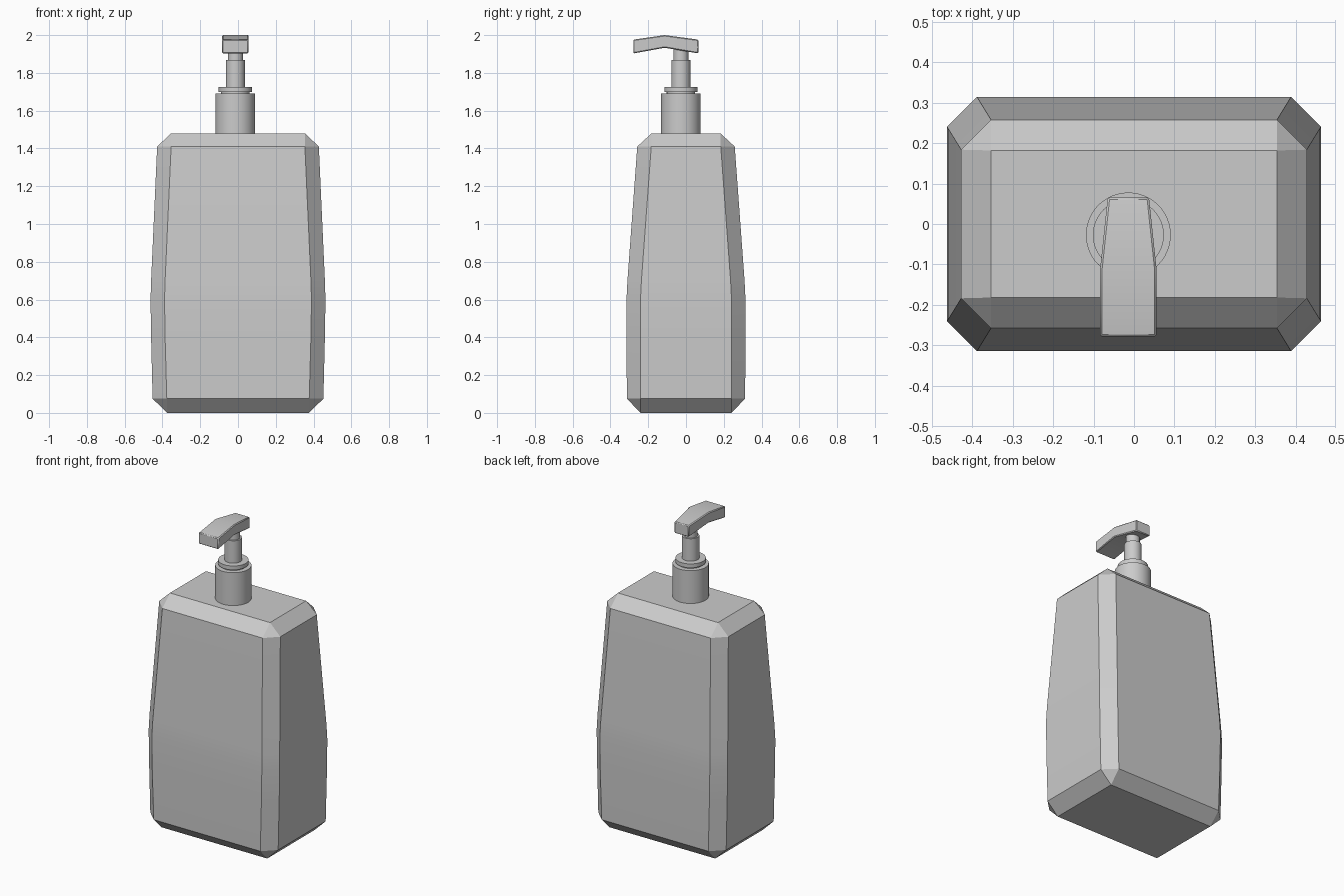
import bpy, bmesh
from math import cos, sin, pi, radians

if "Cube" in bpy.data.objects:
    bpy.data.objects.remove(bpy.data.objects["Cube"])

PX, PY = -0.014, -0.027  # pump axis


def make(name, verts, faces, smooth=True):
    me = bpy.data.meshes.new(name)
    me.from_pydata(verts, [], faces)
    bm = bmesh.new()
    bm.from_mesh(me)
    bmesh.ops.remove_doubles(bm, verts=bm.verts, dist=1e-5)
    bmesh.ops.recalc_face_normals(bm, faces=bm.faces)
    bm.to_mesh(me)
    bm.free()
    ob = bpy.data.objects.new(name, me)
    bpy.context.collection.objects.link(ob)
    if smooth:
        bpy.ops.object.select_all(action='DESELECT')
        ob.select_set(True)
        bpy.context.view_layer.objects.active = ob
        bpy.ops.object.shade_smooth_by_angle(angle=radians(20))
    return ob


def loft(name, rings):
    n = len(rings[0])
    verts = [v for r in rings for v in r]
    faces = [(i * n + j, i * n + (j + 1) % n, (i + 1) * n + (j + 1) % n, (i + 1) * n + j)
             for i in range(len(rings) - 1) for j in range(n)]
    faces += [tuple(range(n)), tuple(range(len(verts) - n, len(verts)))]
    return make(name, verts, faces)


def octagon(hx, hy, cx, cy, z):
    # rectangle with cut corners; cx, cy are the ends of the flat sides
    return [(cx, -hy, z), (hx, -cy, z), (hx, cy, z), (cx, hy, z),
            (-cx, hy, z), (-hx, cy, z), (-hx, -cy, z), (-cx, -hy, z)]


# Bottle: cut-corner sections closing to plain rectangles at both ends
bottle = loft("bottle", [
    octagon(0.375, 0.24, 0.375, 0.24, 0.0),
    octagon(0.452, 0.313, 0.377, 0.24, 0.075),
    octagon(0.460, 0.315, 0.386, 0.241, 0.40),
    octagon(0.463, 0.315, 0.389, 0.241, 0.60),
    octagon(0.460, 0.310, 0.386, 0.236, 0.70),
    octagon(0.428, 0.258, 0.354, 0.184, 1.41),
    octagon(0.354, 0.182, 0.354, 0.182, 1.48)])


def turned(name, profile, n=48):
    return loft(name, [[(PX + r * cos(2 * pi * k / n), PY + r * sin(2 * pi * k / n), z)
                        for k in range(n)] for r, z in profile])


# Pump: collar, ring and stem
turned("collar", [(0.105, 1.475), (0.105, 1.69), (0.075, 1.69), (0.075, 1.705)])
turned("ring", [(0.088, 1.70), (0.088, 1.725)])
turned("stem", [(0.050, 1.72), (0.050, 1.868), (0.040, 1.868), (0.040, 1.925)])

# Pump head: bent bar, tapering toward the back
sections = [(-0.279, 0.070, 1.903, 1.976), (-0.113, 0.070, 1.933, 2.0),
            (0.066, 0.051, 1.903, 1.976)]
head = loft("pump_head", [[(PX - w, y, lo), (PX + w, y, lo), (PX + w, y, hi), (PX - w, y, hi)]
                          for y, w, lo, hi in sections])
bev = head.modifiers.new("bevel", 'BEVEL')
bev.width = 0.005
bev.segments = 1
bev.limit_method = 'ANGLE'
bev.angle_limit = radians(40)
